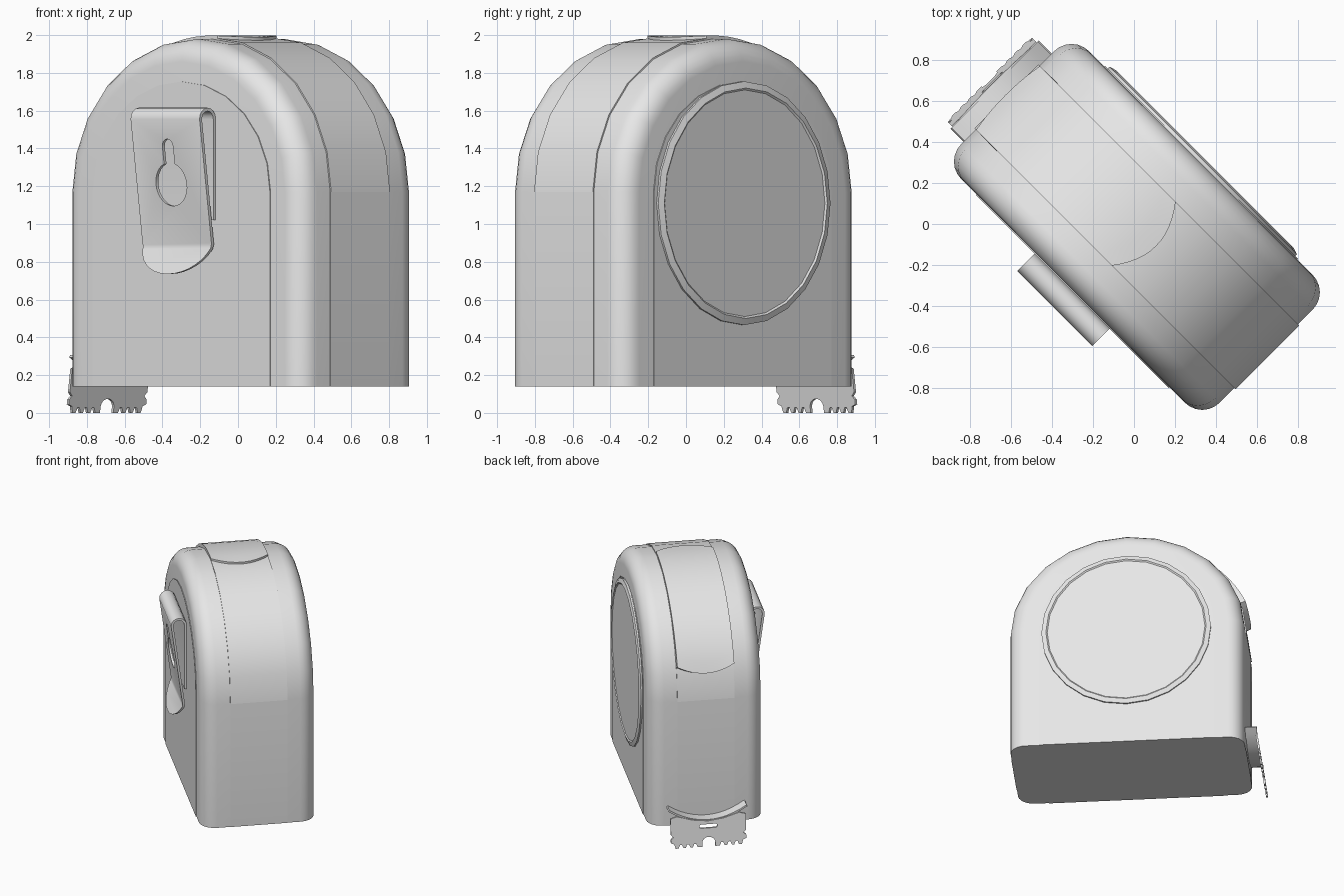
import bpy
import bmesh
from math import sin, cos, pi, radians
from mathutils import Matrix

if "Cube" in bpy.data.objects:
    bpy.data.objects.remove(bpy.data.objects["Cube"])

grey = bpy.data.materials.new("plain_grey")
grey.use_nodes = True
grey.diffuse_color = (0.8, 0.8, 0.8, 1)
grey.node_tree.nodes["Principled BSDF"].inputs["Base Color"].default_value = (0.8, 0.8, 0.8, 1)

# Parts are built along x, then the whole model is turned diagonally
TURN = Matrix.Rotation(radians(-45), 4, "Z")
CX, BASE, SPRING = 0.02, 0.14, 1.17   # case centre, underside, start of the arch
HALF, RISE, DEPTH = 0.89, 0.81, 0.44  # case half width, arch height, half depth
BAND = 0.22                           # half width of the centre band


def finish(name, bm):
    bmesh.ops.recalc_face_normals(bm, faces=bm.faces)
    bm.transform(TURN)
    mesh = bpy.data.meshes.new(name)
    bm.to_mesh(mesh)
    bm.free()
    mesh.materials.append(grey)
    obj = bpy.data.objects.new(name, mesh)
    bpy.context.collection.objects.link(obj)
    return obj


def activate(obj):
    bpy.ops.object.select_all(action="DESELECT")
    obj.select_set(True)
    bpy.context.view_layer.objects.active = obj


def smooth(obj):
    activate(obj)
    bpy.ops.object.shade_smooth_by_angle(angle=radians(32))


def loft(name, rings):
    """Closed solid through rings of equal length."""
    bm = bmesh.new()
    loops = [[bm.verts.new(p) for p in ring] for ring in rings]
    n = len(loops[0])
    for a, b in zip(loops, loops[1:]):
        for i in range(n):
            j = (i + 1) % n
            bm.faces.new((a[i], a[j], b[j], b[i]))
    bm.faces.new(loops[0])
    bm.faces.new(loops[-1])
    return finish(name, bm)


def prism(name, outline, lo, hi):
    """Extrude an (x, z) outline along y."""
    return loft(name, [[(x, y, z) for x, z in outline] for y in (lo, hi)])


def sheet(name, rows, thickness, offset):
    """Thin plate from a grid of points."""
    bm = bmesh.new()
    grid = [[bm.verts.new(p) for p in row] for row in rows]
    for a, b in zip(grid, grid[1:]):
        for i in range(len(a) - 1):
            bm.faces.new((a[i], a[i + 1], b[i + 1], b[i]))
    obj = finish(name, bm)
    mod = obj.modifiers.new("thickness", "SOLIDIFY")
    mod.thickness, mod.offset = thickness, offset
    activate(obj)
    bpy.ops.object.modifier_apply(modifier=mod.name)
    return obj


def carve(obj, cutter, operation):
    mod = obj.modifiers.new("carve", "BOOLEAN")
    mod.operation, mod.object, mod.solver = operation, cutter, "EXACT"
    activate(obj)
    bpy.ops.object.modifier_apply(modifier=mod.name)
    bpy.data.objects.remove(cutter)


def arc(cx, cz, rx, rz, start, end, steps):
    angles = [radians(start + (end - start) * i / steps) for i in range(steps + 1)]
    return [(cx + rx * cos(a), cz + rz * sin(a)) for a in angles]


def arch(inset, bottom=BASE):
    """Outline with straight sides and a faceted arched top."""
    w = HALF - inset
    curve = arc(CX, SPRING, w, RISE - inset, 0, 180, 12)
    if bottom < SPRING:
        return [(CX + w, bottom)] + curve + [(CX - w, bottom)]
    return curve


# Case with rounded front and back rims
R = 0.12
quarter = [radians(90 * i / 6) for i in range(7)]
profile = [(-DEPTH + R * (1 - sin(a)), R * (1 - cos(a))) for a in reversed(quarter)]
profile += [(-y, d) for y, d in reversed(profile)]
smooth(loft("case", [[(x, y, z) for x, z in arch(d)] for y, d in profile]))

# Centre band: lower wrap and arched cap
smooth(prism("band_lower", arch(-0.003), -BAND, BAND))
smooth(prism("band_cap", arch(-0.008, SPRING), -BAND, BAND))

# Side panels
for name, s in (("right_panel", -1), ("left_panel", 1)):
    smooth(prism(name, arch(0.226), s * (DEPTH - 0.03), s * (DEPTH + 0.005)))

# Round cover with a grooved rim
rim = [(0.645, DEPTH - 0.02), (0.645, 0.457), (0.61, 0.468), (0.6, 0.46), (0.59, 0.46)]
smooth(loft("round_cover", [[(x, y, z) for x, z in arc(CX, 1.11, r, r, 0, 345, 23)]
                            for r, y in rim]))

# Lock button, thicker towards its lower end, with rounded ends
rows = []
for i in range(15):
    t = i / 14
    row = []
    for j in range(13):
        v = j / 6 - 1
        bulge = 1 - v * v
        first, last = 87 - 5.5 * bulge, 161 + 4 * bulge
        a = radians(first + (last - first) * t)
        lift = 0.018 + 0.035 * t * t
        row.append((CX + (HALF + lift) * cos(a), v * BAND, SPRING + (RISE + lift) * sin(a)))
    rows.append(row)
button = sheet("lock_button", rows, 0.05, 0)
# Keep the outer skin at the designed height
for vert in button.data.vertices:
    c = TURN.to_3x3().inverted() @ vert.co
    r = 1 - 0.025 / 0.85
    c = ((c.x - CX) * r + CX, c.y, (c.z - SPRING) * r + SPRING)
    vert.co = TURN.to_3x3() @ type(vert.co)(c)
smooth(button)

# Belt clip: folded strip with a flared lip
path = [(-0.452, 1.02)] + arc(-0.5035, 1.555, 0.0515, 0.0515, 0, 180, 8)
path += [(-0.465, 0.89), (-0.468, 0.87), (-0.545, 0.72)]
clip = sheet("belt_clip", [[(x, y, z) for x in (-0.24, 0.276)] for y, z in path], 0.018, 0)
tongue = [(0.3, 1.8), (0.3, 1.0), (0.276, 0.9)]
tongue += arc(0.018, 0.9, 0.258, 0.165, 0, -180, 16)[1:] + [(-0.3, 1.0), (-0.3, 1.8)]
carve(clip, prism("clip_trim", tongue, -0.8, -0.4), "INTERSECT")
keyhole = arc(0.018, 1.21, 0.115, 0.115, 110, 430, 24) + arc(0.018, 1.41, 0.04, 0.04, 0, 180, 8)
carve(clip, prism("keyhole_cutter", keyhole, -0.7, -0.477), "DIFFERENCE")
smooth(clip)

# Tape blade: short curved trough leaving the case
rows = []
for x in (-0.8, -0.96):
    ys = [0.3 * (j / 6 - 1) for j in range(13)]
    rows.append([(x, y, 0.2 + 0.1 * (y / 0.3) ** 2) for y in ys])
smooth(sheet("tape_blade", rows, 0.014, 0))

# End hook: toothed plate with a centre notch, mirrored across the middle
half = [(y, z) for y, z in arc(0, 0.03, 0.05, 0.045, 90, 0, 6)] + [(0.05, 0)]
for k in range(3):
    y = 0.085 + 0.055 * k
    half += [(y, 0), (y + 0.012, 0.028), (y + 0.026, 0.028), (y + 0.038, 0)]
half += [(0.255, 0), (0.265, 0.035), (0.29, 0.045), (0.29, 0.07), (0.27, 0.09),
         (0.29, 0.11), (0.29, 0.235), (0.24, 0.25), (0.12, 0.215), (0, 0.2)]
outline = half + [(-y, z) for y, z in reversed(half[1:-1])]


def plate(name, points, back, front):
    return loft(name, [[(x - 0.14 * (0.24 - z), y, z) for y, z in points]
                       for x in (back, front)])


hook = plate("end_hook", outline, -0.95, -0.965)
slot = arc(0.055, 0.16, 0.015, 0.015, -90, 90, 6) + arc(-0.055, 0.16, 0.015, 0.015, 90, 270, 6)
carve(hook, plate("slot_cutter", slot, -0.9, -1.1), "DIFFERENCE")
